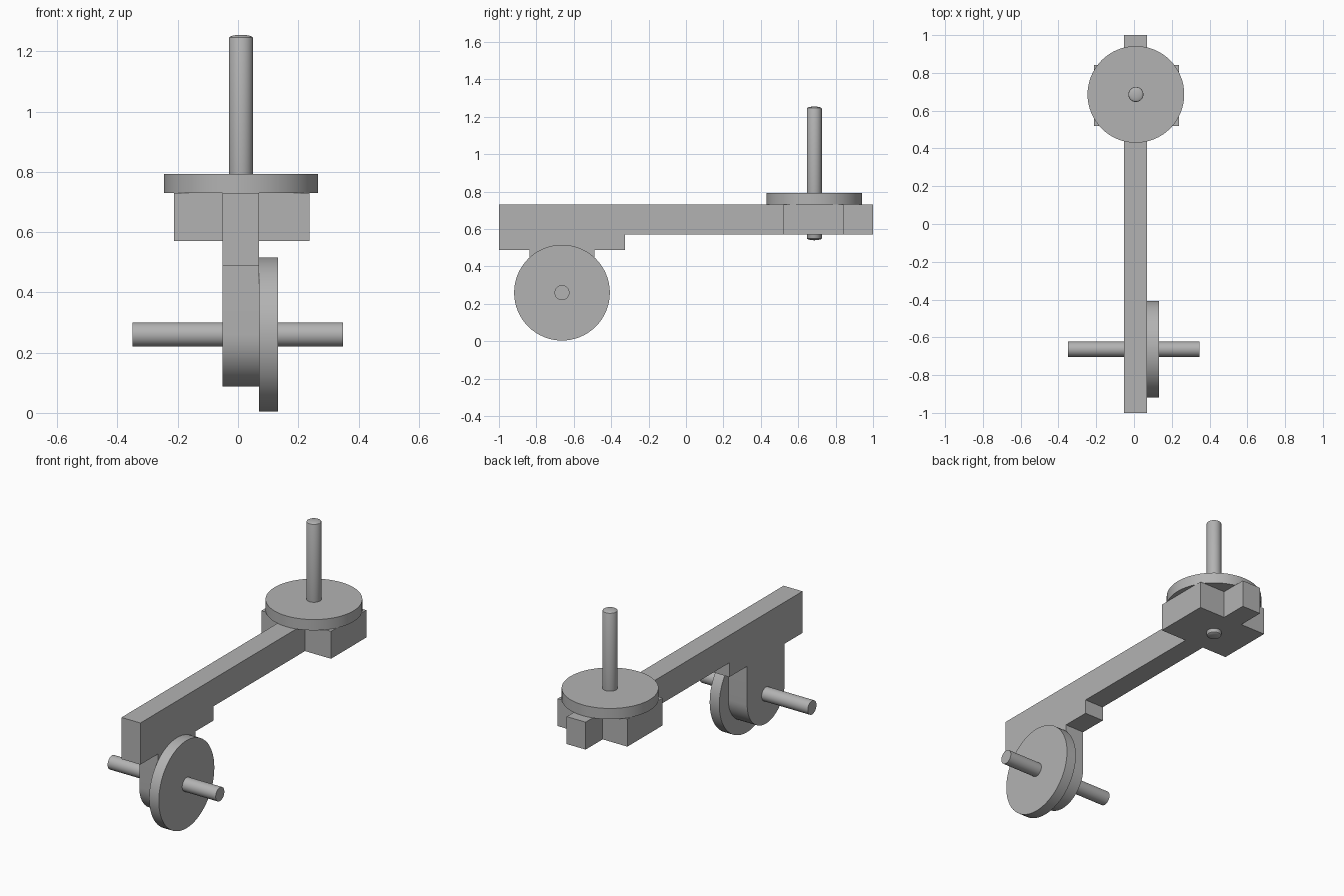
import bpy, bmesh, math
from mathutils import Matrix, Vector

cube = bpy.data.objects.get("Cube")
if cube:
    bpy.data.objects.remove(cube, do_unlink=True)

grey = bpy.data.materials.new("plain grey")
grey.use_nodes = True
colour = (0.45, 0.45, 0.45, 1)
grey.diffuse_color = colour
grey.node_tree.nodes["Principled BSDF"].inputs["Base Color"].default_value = colour


def finish(name, bm):
    bmesh.ops.recalc_face_normals(bm, faces=bm.faces)
    mesh = bpy.data.meshes.new(name)
    bm.to_mesh(mesh)
    bm.free()
    mesh.materials.append(grey)
    obj = bpy.data.objects.new(name, mesh)
    bpy.context.collection.objects.link(obj)
    bpy.ops.object.select_all(action="DESELECT")
    obj.select_set(True)
    bpy.context.view_layer.objects.active = obj
    bpy.ops.object.shade_smooth_by_angle(angle=math.radians(30))
    return obj


def box(name, low, high):
    low, high = Vector(low), Vector(high)
    bm = bmesh.new()
    bmesh.ops.create_cube(bm, size=1)
    bmesh.ops.scale(bm, vec=high - low, verts=bm.verts)
    bmesh.ops.translate(bm, vec=(low + high) / 2, verts=bm.verts)
    return finish(name, bm)


def plate(name, outline, x0, x1):
    """Side outline of (y, z) points, given thickness along x."""
    bm = bmesh.new()
    face = bm.faces.new([bm.verts.new((x0, y, z)) for y, z in outline])
    grown = bmesh.ops.extrude_face_region(bm, geom=[face])["geom"]
    moved = [v for v in grown if isinstance(v, bmesh.types.BMVert)]
    bmesh.ops.translate(bm, vec=(x1 - x0, 0, 0), verts=moved)
    return finish(name, bm)


def turned(name, profile, place):
    """Round part from (radius, height) points, turned about z."""
    bm = bmesh.new()
    verts = [bm.verts.new((r, 0, h)) for r, h in profile]
    edges = [bm.edges.new(pair) for pair in zip(verts, verts[1:])]
    bmesh.ops.spin(bm, geom=verts + edges, axis=(0, 0, 1), cent=(0, 0, 0),
                   angle=math.tau, steps=64)
    bmesh.ops.remove_doubles(bm, verts=bm.verts, dist=0.0001)
    bm.transform(place)
    return finish(name, bm)


def cylinder(name, radius, low, high, place):
    return turned(name, [(0, low), (radius, low), (radius, high), (0, high)], place)


# Shared dimensions
LEFT, RIGHT = 0.07, -0.052
TOP, UNDER, STEP = 0.73, 0.57, 0.487
AXLE_Y, AXLE_Z, LOBE = -0.663, 0.26, 0.173
HUB = Matrix.Translation((0.01, 0.686, 0))
AXLE = Matrix.Translation((0, AXLE_Y, AXLE_Z)) @ Matrix.Rotation(math.pi / 2, 4, "Y")

# Long arm with a stepped front block and rounded axle bracket
lobe = [(AXLE_Y - LOBE * math.cos(a), AXLE_Z - LOBE * math.sin(a))
        for a in [math.pi * i / 32 for i in range(33)]]
outline = [(1, TOP), (-1, TOP), (-1, STEP), (AXLE_Y - LOBE, STEP)]
outline += lobe
outline += [(AXLE_Y + LOBE, STEP), (-0.325, STEP), (-0.325, UNDER), (1, UNDER)]
plate("arm", outline, RIGHT, LEFT)

# Side blocks making the cross under the turntable
box("left_block", (LEFT, 0.518, UNDER), (0.238, 0.843, TOP))
box("right_block", (-0.212, 0.518, UNDER), (RIGHT, 0.843, TOP))

# Turntable and its domed post
cylinder("turntable", 0.256, TOP, 0.793, HUB)
R = 0.04
dome = [(R * math.sin(t), 0.011 * math.cos(t))
        for t in [math.pi / 2 * i / 6 for i in range(7)]]
post = [(r, 0.551 - h) for r, h in dome] + [(r, 1.244 + h) for r, h in reversed(dome)]
turned("post", post, HUB)

# Wheel and axle
cylinder("wheel", 0.256, LEFT, 0.132, AXLE)
cylinder("axle", R, -0.35, 0.348, AXLE)
